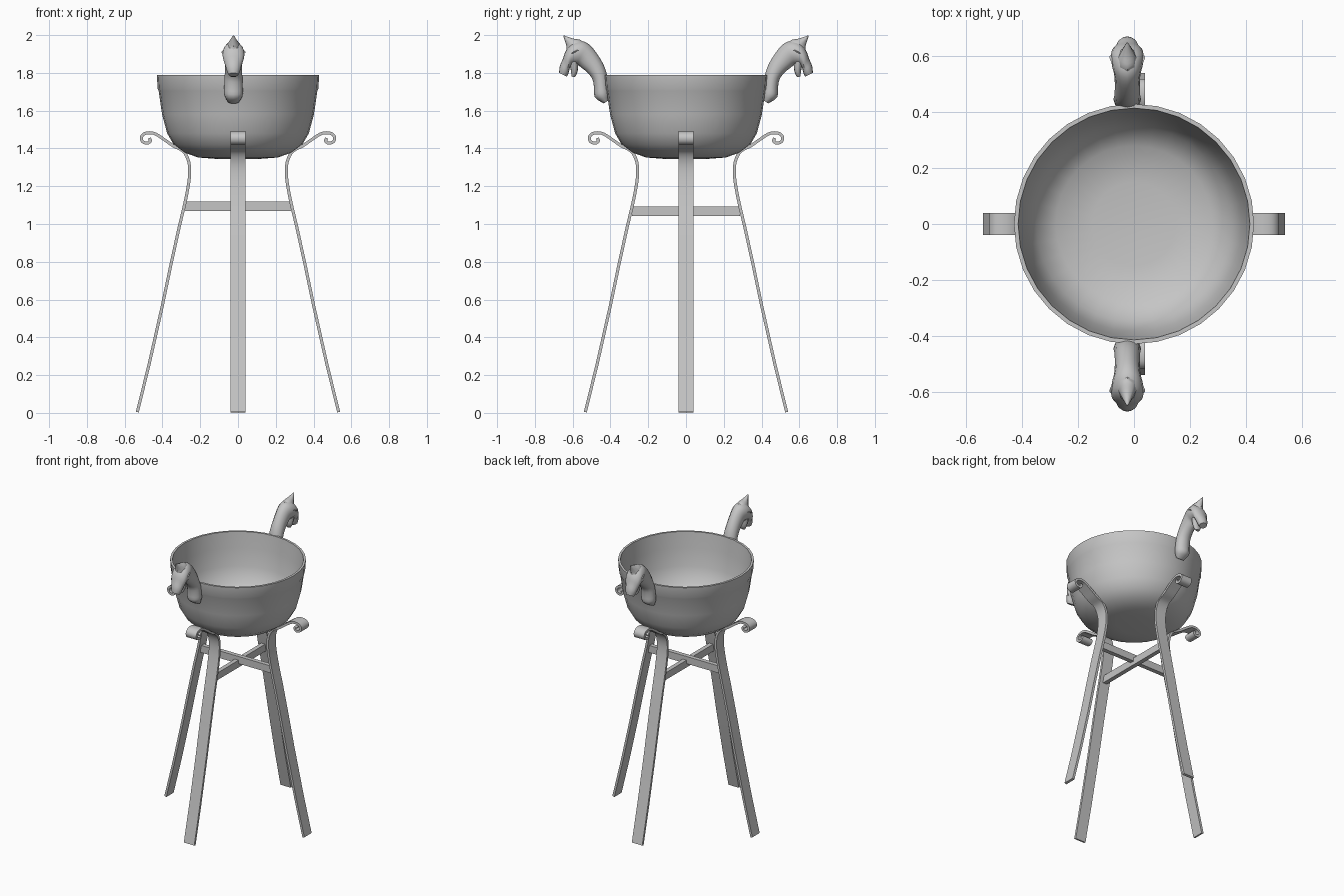
import bpy, bmesh, math
from mathutils import Vector, Matrix

if "Cube" in bpy.data.objects:
    bpy.data.objects.remove(bpy.data.objects["Cube"])


def material(name, v):
    m = bpy.data.materials.new(name)
    m.diffuse_color = (v, v, v, 1)
    m.use_nodes = True
    m.node_tree.nodes["Principled BSDF"].inputs["Base Color"].default_value = m.diffuse_color
    return m


IRON = material("light grey iron", 0.56)


def finish(name, bm, angle=40):
    bmesh.ops.recalc_face_normals(bm, faces=bm.faces)
    me = bpy.data.meshes.new(name)
    bm.to_mesh(me)
    bm.free()
    ob = bpy.data.objects.new(name, me)
    bpy.context.collection.objects.link(ob)
    me.materials.append(IRON)
    bpy.ops.object.select_all(action='DESELECT')
    ob.select_set(True)
    bpy.context.view_layer.objects.active = ob
    bpy.ops.object.shade_smooth_by_angle(angle=math.radians(angle))
    return ob


def smooth_path(pts, n):
    """Catmull-Rom points through a list of tuples of any length."""
    p = [pts[0]] + list(pts) + [pts[-1]]
    out = []
    for i in range(1, len(p) - 2):
        for k in range(n):
            t = k / n
            out.append(tuple(
                0.5 * (2 * b + (c - a) * t + (2 * a - 5 * b + 4 * c - d) * t * t
                       + (3 * b - a - 3 * c + d) * t ** 3)
                for a, b, c, d in zip(p[i - 1], p[i], p[i + 1], p[i + 2])))
    return out + [tuple(pts[-1])]


def skin(bm, rings):
    for a, b in zip(rings, rings[1:]):
        for i in range(len(a)):
            j = (i + 1) % len(a)
            bm.faces.new((a[i], a[j], b[j], b[i]))


# Bowl: a lathed wall with a rim band and a flat inner floor
profile = [(0.12, 1.345), (0.21, 1.352), (0.285, 1.378), (0.34, 1.42), (0.375, 1.48),
           (0.402, 1.58), (0.42, 1.705), (0.425, 1.715), (0.43, 1.788), (0.415, 1.788),
           (0.403, 1.68), (0.385, 1.56), (0.35, 1.46), (0.28, 1.405), (0.15, 1.385)]
bm = bmesh.new()
SEG = 32
rings = [[bm.verts.new((r * math.cos(2 * math.pi * i / SEG),
                        r * math.sin(2 * math.pi * i / SEG), z)) for i in range(SEG)]
         for r, z in profile]
skin(bm, rings)
bm.faces.new(rings[0])
bm.faces.new(rings[-1])
finish("bowl", bm, 50)

# Legs: flat iron ribbon with a scroll at the top, four times around
leg_pts = [(0.31, 0.99), (0.277, 1.13), (0.257, 1.25), (0.261, 1.33), (0.29, 1.385),
           (0.345, 1.415), (0.395, 1.45), (0.445, 1.48), (0.49, 1.48), (0.511, 1.46),
           (0.505, 1.436), (0.48, 1.428), (0.464, 1.44), (0.47, 1.455)]
path = [(0.533, 0.004), (0.47, 0.26), (0.40, 0.57), (0.355, 0.785)] + smooth_path(leg_pts, 4)
for q, label in enumerate(("right", "back", "left", "front")):
    bm = bmesh.new()
    rot = Matrix.Rotation(q * math.pi / 2, 4, 'Z')
    rings = []
    for i, (x, z) in enumerate(path):
        a, b = path[max(i - 1, 0)], path[min(i + 1, len(path) - 1)]
        t = Vector((b[0] - a[0], 0, b[1] - a[1])).normalized()
        n = Vector((t.z, 0, -t.x)) * 0.008
        c = Vector((x, 0, z))
        rings.append([bm.verts.new(rot @ (c + n * s + Vector((0, w, 0))))
                      for s, w in ((-1, -0.04), (1, -0.04), (1, 0.04), (-1, 0.04))])
    skin(bm, rings)
    bm.faces.new(rings[0])
    bm.faces.new(rings[-1])
    finish(label + "_leg", bm)


# Crossed braces between the legs
def brace(name, size, z):
    bm = bmesh.new()
    bmesh.ops.create_cube(bm, size=1, matrix=Matrix.Translation((0, 0, z))
                          @ Matrix.Diagonal((*size, 1)))
    finish(name, bm)


brace("side_brace", (0.56, 0.03, 0.05), 1.093)
brace("long_brace", (0.03, 0.57, 0.05), 1.067)


# Handles: each section spans two outline points (y, z) with a half width in x
def loft(name, sections, sy, n=3, sides=12, x0=-0.024, x1=None):
    bm = bmesh.new()
    rings = []
    secs = smooth_path(sections, n)
    for k, (ya, za, yb, zb, w) in enumerate(secs):
        x = x0 if x1 is None else x0 + (x1 - x0) * k / (len(secs) - 1)
        mid = Vector((x, (ya + yb) / 2, (za + zb) / 2))
        half = Vector((0, (ya - yb) / 2, (za - zb) / 2))
        ring = []
        for i in range(sides):
            t = 2 * math.pi * i / sides
            v = mid + half * math.cos(t) + Vector((w * math.sin(t), 0, 0))
            ring.append(bm.verts.new((v.x, v.y * sy, v.z)))
        rings.append(ring)
    skin(bm, rings)
    bm.faces.new(rings[0])
    bm.faces.new(rings[-1])
    finish(name, bm, 50)


head = [(0.41, 1.655, 0.435, 1.638, 0.03), (0.405, 1.69, 0.482, 1.67, 0.048),
        (0.41, 1.73, 0.487, 1.72, 0.049), (0.417, 1.785, 0.495, 1.765, 0.047),
        (0.435, 1.84, 0.52, 1.80, 0.045), (0.47, 1.90, 0.55, 1.825, 0.045),
        (0.51, 1.948, 0.57, 1.84, 0.048), (0.55, 1.968, 0.585, 1.842, 0.055),
        (0.60, 1.96, 0.605, 1.84, 0.058), (0.635, 1.92, 0.615, 1.825, 0.054),
        (0.652, 1.875, 0.62, 1.805, 0.043), (0.668, 1.835, 0.625, 1.79, 0.036),
        (0.672, 1.80, 0.632, 1.78, 0.026)]
jaw = [(0.57, 1.86, 0.62, 1.86, 0.04), (0.572, 1.82, 0.612, 1.825, 0.034),
       (0.578, 1.795, 0.608, 1.80, 0.026), (0.588, 1.778, 0.606, 1.78, 0.014)]
crest = [(0.535, 1.955, 0.635, 1.90, 0.042), (0.56, 1.975, 0.632, 1.93, 0.032),
         (0.60, 1.982, 0.638, 1.96, 0.02), (0.648, 1.999, 0.65, 1.996, 0.003)]
ear = [(0.55, 1.93, 0.61, 1.88, 0.02), (0.57, 1.925, 0.61, 1.895, 0.012),
       (0.59, 1.915, 0.605, 1.905, 0.004)]
for sy, label in ((-1, "front"), (1, "back")):
    loft(label + "_beast_handle", head, sy)
    loft(label + "_beast_jaw", jaw, sy)
    loft(label + "_beast_crest", crest, sy, sides=8)
    for s, side in ((-1, "left"), (1, "right")):
        loft(label + "_beast_ear_" + side, ear, sy, n=1, sides=6,
             x0=-0.024 + s * 0.035, x1=-0.024 + s * 0.06)
